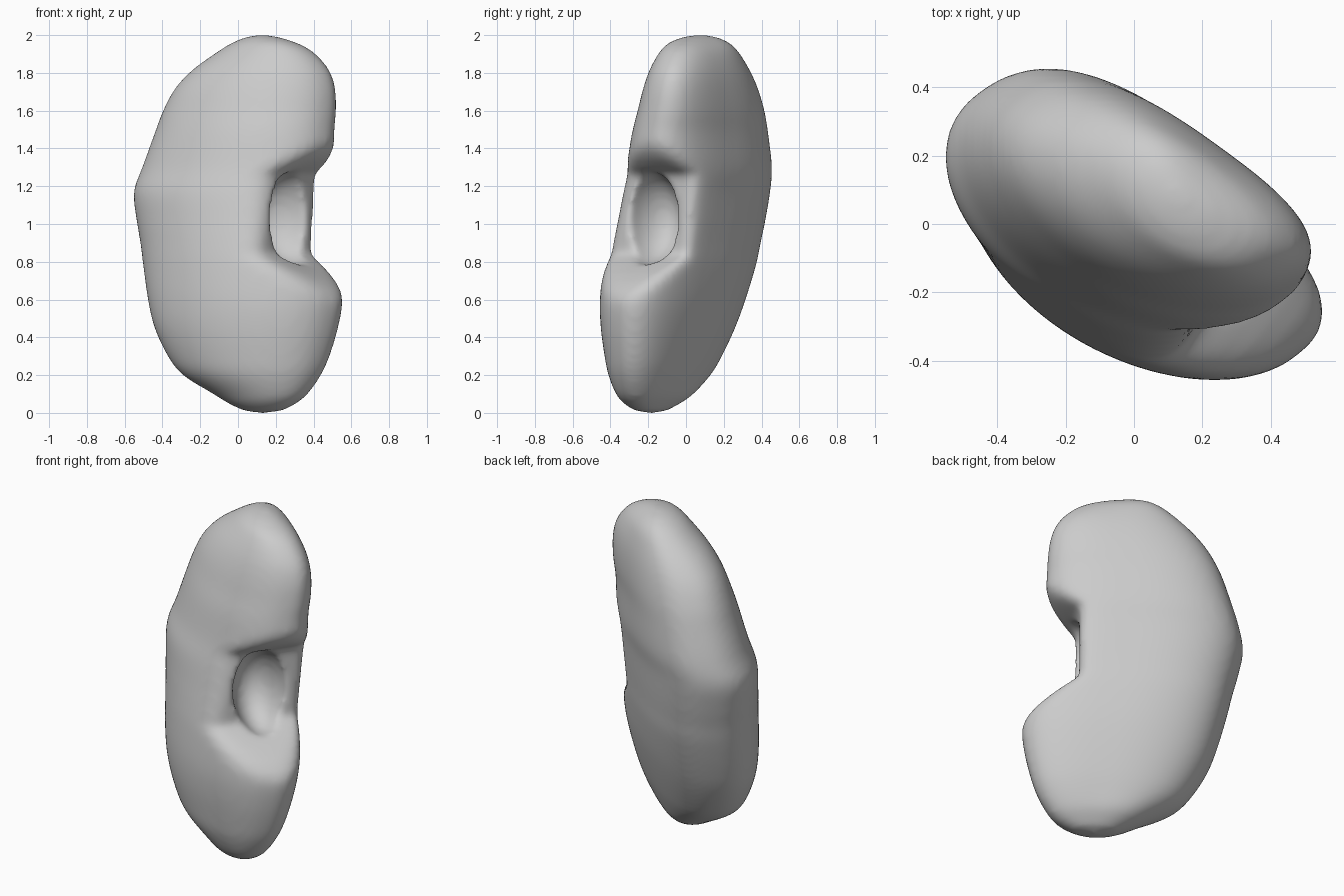
import bpy, bmesh, math
from mathutils import Matrix, Vector

if "Cube" in bpy.data.objects:
    bpy.data.objects.remove(bpy.data.objects["Cube"])

# Horizontal slices of the full bean, before the notch: z, x min, x max, y min, y max
SLICES = [
    (0.012, 0.03, 0.24, -0.27, -0.10), (0.05, -0.05, 0.31, -0.33, -0.03),
    (0.10, -0.13, 0.37, -0.37, 0.04), (0.20, -0.29, 0.44, -0.41, 0.13),
    (0.30, -0.37, 0.485, -0.43, 0.19), (0.45, -0.44, 0.53, -0.45, 0.26),
    (0.60, -0.475, 0.555, -0.455, 0.315), (0.78, -0.50, 0.55, -0.435, 0.37),
    (0.90, -0.515, 0.54, -0.41, 0.395), (1.02, -0.535, 0.53, -0.38, 0.42),
    (1.17, -0.55, 0.52, -0.345, 0.445), (1.30, -0.505, 0.515, -0.315, 0.455),
    (1.48, -0.44, 0.51, -0.285, 0.435), (1.60, -0.395, 0.52, -0.255, 0.415),
    (1.72, -0.33, 0.515, -0.225, 0.38), (1.82, -0.235, 0.48, -0.19, 0.335),
    (1.91, -0.11, 0.40, -0.14, 0.28), (1.96, -0.03, 0.31, -0.09, 0.23),
    (1.992, 0.05, 0.21, -0.01, 0.16),
]
SEG, STEPS = 72, 4
LONG = 1.18                                   # half length of the diagonal oval
FRONT, BACK = (0.79, 2.0), (0.60, 2.67)       # half width and roundness of each face
ANG = math.radians(-35)
N = Vector((math.cos(ANG), math.sin(ANG)))    # direction the notch faces


def obj_from(bm, name):
    bmesh.ops.recalc_face_normals(bm, faces=bm.faces)
    me = bpy.data.meshes.new(name)
    bm.to_mesh(me)
    bm.free()
    ob = bpy.data.objects.new(name, me)
    bpy.context.collection.objects.link(ob)
    return ob


def catmull(p0, p1, p2, p3, t):
    return [0.5 * (2 * b + (c - a) * t + (2 * a - 5 * b + 4 * c - d) * t * t
                   + (3 * b - a - 3 * c + d) * t ** 3) for a, b, c, d in zip(p0, p1, p2, p3)]


def soft_min(a, b, k):
    h = max(k - abs(a - b), 0) / k
    return min(a, b) - h * h * k / 4


def unit_oval():
    pts = []
    for i in range(SEG):
        t = 2 * math.pi * i / SEG
        c, s = math.cos(t), math.sin(t)
        wide, pw = BACK if s > 0 else FRONT
        u = LONG * math.copysign(abs(c) ** (2 / pw), c)
        v = wide * math.copysign(abs(s) ** (2 / pw), s)
        pts.append(((u + v) * 0.7071, (v - u) * 0.7071))
    return pts


# Body: ovals lofted from bottom to top, pressed in on the concave side
rows = []
last = len(SLICES) - 1
for k in range(last):
    p = [SLICES[min(max(k + o, 0), last)] for o in (-1, 0, 1, 2)]
    rows += [catmull(*p, s / STEPS) for s in range(STEPS)]
rows.append(SLICES[-1])
oval = unit_oval()
bm = bmesh.new()
rings = []
for z, x0, x1, y0, y1 in rows:
    limit = 0.32 + 1.7 * max(0, abs(z - 1.05) - 0.21)
    ring = []
    for ox, oy in oval:
        p = Vector(((x0 + x1) / 2 + (x1 - x0) / 2 * ox, (y0 + y1) / 2 + (y1 - y0) / 2 * oy))
        d = p.dot(N)
        p += N * (soft_min(d, limit, 0.14) - d)
        ring.append(bm.verts.new((p.x, p.y, z)))
    rings.append(ring)
for a, b in zip(rings, rings[1:]):
    for i in range(SEG):
        j = (i + 1) % SEG
        bm.faces.new((a[i], a[j], b[j], b[i]))
for ring, tip in ((rings[0], (0.13, -0.18, -0.003)), (rings[-1], (0.13, 0.08, 2.003))):
    v = bm.verts.new(tip)
    for i in range(SEG):
        bm.faces.new((ring[i], ring[(i + 1) % SEG], v))
kidney = obj_from(bm, "kidney_body")

# Hollow inside the notch: ellipsoid cutter facing front right
bm = bmesh.new()
bmesh.ops.create_uvsphere(bm, u_segments=40, v_segments=24, radius=1)
bmesh.ops.transform(bm, verts=bm.verts, matrix=(
    Matrix.Translation(Vector((0.305, -0.20, 1.03)))
    @ Matrix.Rotation(ANG, 4, 'Z')
    @ Matrix.Diagonal((0.25, 0.155, 0.25, 1))))
cutter = obj_from(bm, "hollow_cutter")
cutter.hide_render = True
cutter.hide_set(True)

# Carve, fuse to an even skin and soften the rim
cut = kidney.modifiers.new("hollow", 'BOOLEAN')
cut.operation = 'DIFFERENCE'
cut.object = cutter
cut.solver = 'EXACT'
rm = kidney.modifiers.new("skin", 'REMESH')
rm.mode = 'VOXEL'
rm.voxel_size = 0.018
rm.use_smooth_shade = True
sm = kidney.modifiers.new("soften", 'SMOOTH')
sm.factor = 0.5
sm.iterations = 12
